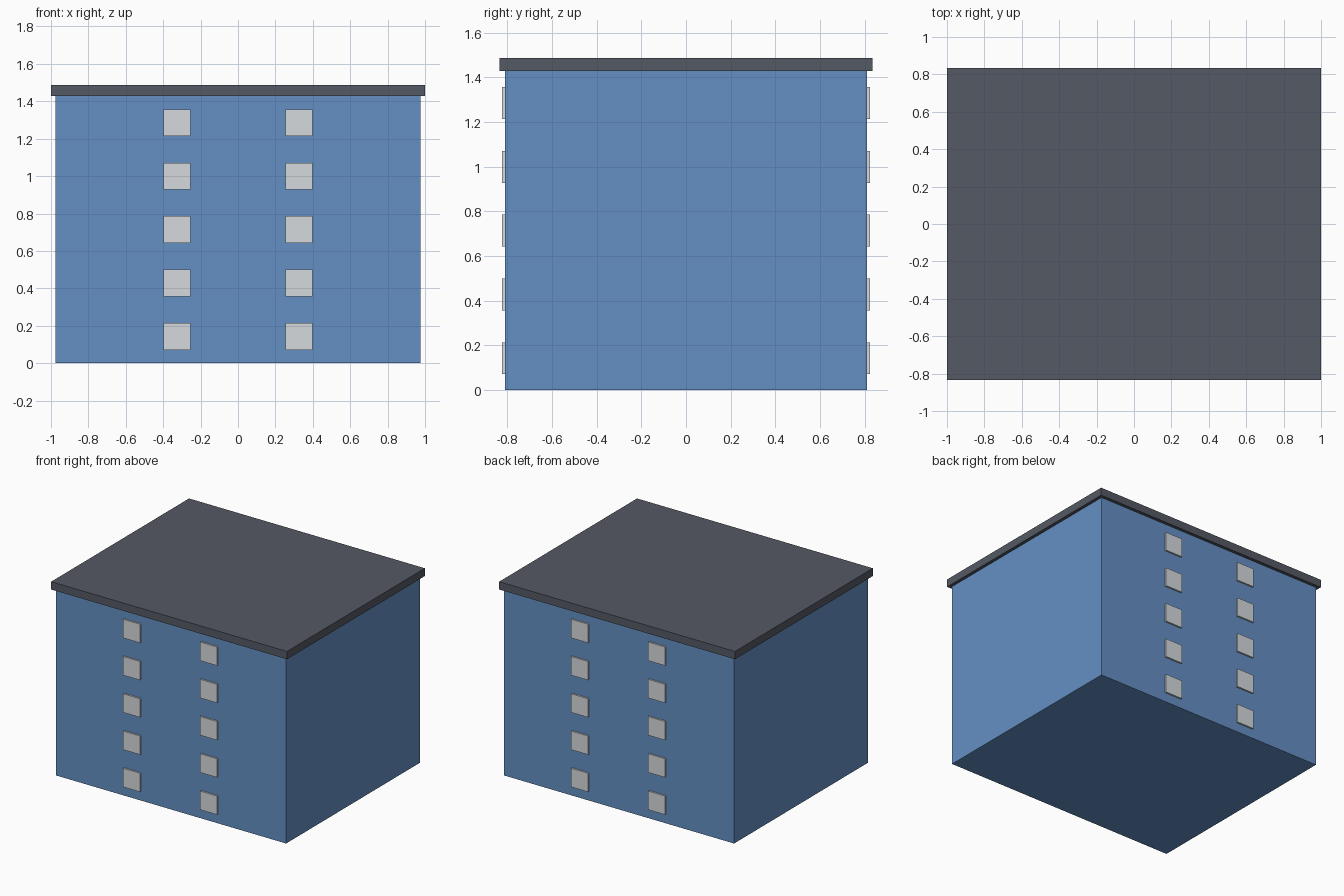
import bpy

if "Cube" in bpy.data.objects:
    bpy.data.objects.remove(bpy.data.objects["Cube"])

WALL_H, HALF_X, HALF_Y = 1.428, 0.976, 0.811
FLOORS = 5


def material(name, colour):
    mat = bpy.data.materials.new(name)
    mat.diffuse_color = (*colour, 1.0)
    mat.use_nodes = True
    mat.node_tree.nodes["Principled BSDF"].inputs["Base Color"].default_value = mat.diffuse_color
    return mat


def box(name, centre, size, mat):
    bpy.ops.mesh.primitive_cube_add(size=1, location=centre)
    obj = bpy.context.object
    obj.name = name
    obj.scale = size
    bpy.ops.object.transform_apply(location=False, rotation=False, scale=True)
    obj.data.materials.append(mat)
    return obj


blue = material("wall_blue", (0.13, 0.28, 0.56))
slate = material("roof_slate", (0.09, 0.10, 0.125))
pale = material("window_pale", (0.67, 0.70, 0.72))

# Main block
box("walls", (0, 0, WALL_H / 2), (2 * HALF_X, 2 * HALF_Y, WALL_H), blue)

# Flat roof slab with a small overhang
box("roof", (0, 0, WALL_H + 0.03), (2.0, 1.67, 0.06), slate)

# Two columns of windows on the front and back, one row per floor
floor_h = WALL_H / FLOORS
for side, sy in (("front", -1), ("back", 1)):
    for floor in range(FLOORS):
        for column, sx in (("left", -1), ("right", 1)):
            box(f"{side}_window_{column}_{floor + 1}",
                (sx * HALF_X / 3, sy * HALF_Y, (floor + 0.5) * floor_h),
                (0.145, 0.026, 0.143), pale)
